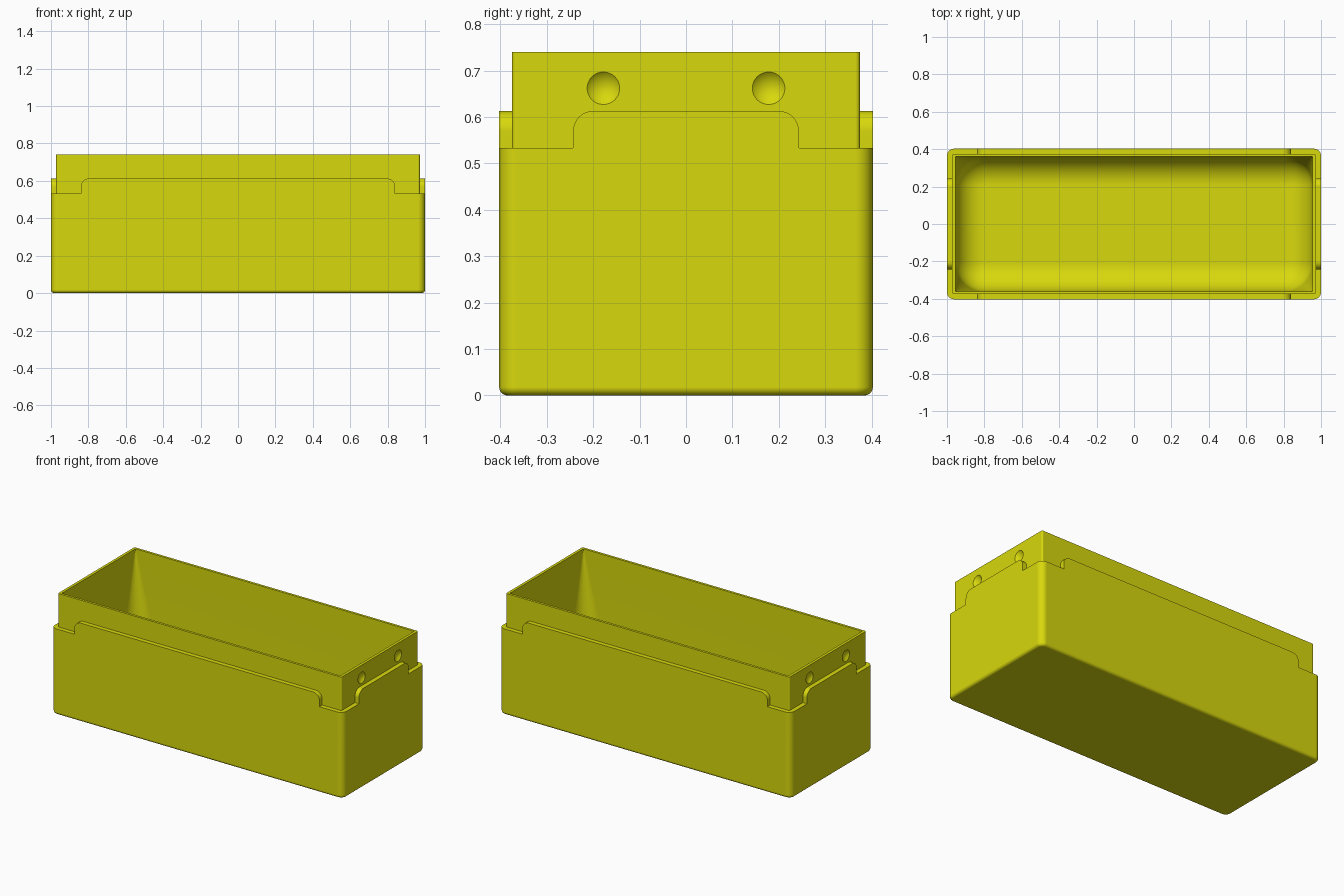
import bpy, bmesh, math
from mathutils import Matrix, Vector

if "Cube" in bpy.data.objects:
    bpy.data.objects.remove(bpy.data.objects["Cube"])

SEG = 10
yellow = bpy.data.materials.new("yellow plastic")
yellow.diffuse_color = (0.69, 0.69, 0.004, 1)
yellow.use_nodes = True
yellow.node_tree.nodes["Principled BSDF"].inputs["Base Color"].default_value = yellow.diffuse_color


def make_object(name, bm):
    bmesh.ops.recalc_face_normals(bm, faces=bm.faces)
    me = bpy.data.meshes.new(name)
    bm.to_mesh(me)
    bm.free()
    me.materials.append(yellow)
    ob = bpy.data.objects.new(name, me)
    bpy.context.collection.objects.link(ob)
    return ob


def ring(bm, hx, hy, r, z):
    """Rounded rectangle of vertices at height z."""
    verts = []
    for k, (sx, sy) in enumerate([(1, 1), (-1, 1), (-1, -1), (1, -1)]):
        for i in range(SEG + 1):
            a = math.pi / 2 * (k + i / SEG)
            verts.append(bm.verts.new((sx * (hx - r) + r * math.cos(a),
                                       sy * (hy - r) + r * math.sin(a), z)))
    return verts


def combine(target, other, operation):
    mod = target.modifiers.new(operation.lower(), 'BOOLEAN')
    mod.object, mod.operation, mod.solver = other, operation, 'EXACT'
    bpy.context.view_layer.objects.active = target
    bpy.ops.object.modifier_apply(modifier=mod.name)
    bpy.data.objects.remove(other)


HX, HY = 1.0, 0.4025          # outer body
LX, LY = 0.972, 0.375         # upper lip
CX, CY = 0.955, 0.36          # cavity
LEDGE, TAB_TOP, TOP, FLOOR = 0.533, 0.613, 0.74, 0.03
EDGE, FILLET = 0.018, 0.15

# Box: outer wall, ledge, lip and cavity lofted as one skin
sections = []
for i in range(6):
    t = math.pi / 2 * i / 5
    d = EDGE * (1 - math.sin(t))
    sections.append((HX - d, HY - d, 0.038 - d, EDGE * (1 - math.cos(t))))
sections += [(HX, HY, 0.038, LEDGE), (LX, LY, 0.010, LEDGE),
             (LX, LY, 0.010, TOP), (CX, CY, 0.002, TOP)]
# Cavity corners widen downwards and run into the floor fillet
for i in range(11):
    t = math.pi / 2 * i / 10
    d = FILLET * (1 - math.cos(t))
    sections.append((CX - d, CY - d, max(FILLET - d, 0.002),
                     FLOOR + FILLET * (1 - math.sin(t))))

bm = bmesh.new()
rings = [ring(bm, *s) for s in sections]
n = len(rings[0])
for a, b in zip(rings, rings[1:]):
    for i in range(n):
        j = (i + 1) % n
        bm.faces.new((a[i], a[j], b[j], b[i]))
bm.faces.new(rings[0])
bm.faces.new(rings[-1])
box = make_object("box", bm)


# Round-shouldered tabs rising from the ledge on all four sides
def tab(half, out, inner, angle):
    r = 0.043
    right = [(half, LEDGE - 0.03)] + [
        (half - r + r * math.cos(math.pi / 2 * i / SEG),
         TAB_TOP - r + r * math.sin(math.pi / 2 * i / SEG)) for i in range(SEG + 1)]
    pts = right + [(-x, z) for x, z in reversed(right)]
    bm = bmesh.new()
    face = bm.faces.new([bm.verts.new((x, -out, z)) for x, z in pts])
    ext = bmesh.ops.extrude_face_region(bm, geom=[face])["geom"]
    bmesh.ops.translate(bm, vec=(0, out - inner, 0),
                        verts=[v for v in ext if isinstance(v, bmesh.types.BMVert)])
    bmesh.ops.rotate(bm, verts=bm.verts, cent=(0, 0, 0),
                     matrix=Matrix.Rotation(angle, 3, 'Z'))
    return make_object("tab", bm)


for side in (0, 1):
    combine(box, tab(0.84, HY, LY - 0.006, math.pi * side), 'UNION')
    combine(box, tab(0.243, HX, LX - 0.006, math.pi * (side + 0.5)), 'UNION')

# Shallow round catches in both ends of the lip
cap, depth = 0.035, 0.0145
radius = (cap ** 2 + depth ** 2) / (2 * depth)
for sx in (-1, 1):
    for sy in (-1, 1):
        bm = bmesh.new()
        bmesh.ops.create_uvsphere(bm, u_segments=48, v_segments=48, radius=radius)
        bmesh.ops.rotate(bm, verts=bm.verts, cent=(0, 0, 0),
                         matrix=Matrix.Rotation(math.pi / 2, 3, 'Y'))
        bmesh.ops.translate(bm, verts=bm.verts,
                            vec=Vector((sx * (LX + radius - depth), sy * 0.178, 0.662)))
        # Keep only the part of the ball near the lip, clear of the tab below
        cut = bmesh.ops.bisect_plane(bm, geom=bm.verts[:] + bm.edges[:] + bm.faces[:],
                                     plane_co=(sx * (LX + 0.004), 0, 0),
                                     plane_no=(sx, 0, 0), clear_outer=True)
        bmesh.ops.holes_fill(bm, edges=[e for e in bm.edges if e.is_boundary])
        combine(box, make_object("catch_cutter", bm), 'DIFFERENCE')

# Smooth fillets with crisp edges
bpy.ops.object.select_all(action='DESELECT')
box.select_set(True)
bpy.context.view_layer.objects.active = box
bpy.ops.object.shade_smooth_by_angle(angle=math.radians(30))
weighted = box.modifiers.new("weighted_normals", 'WEIGHTED_NORMAL')
weighted.keep_sharp = True
